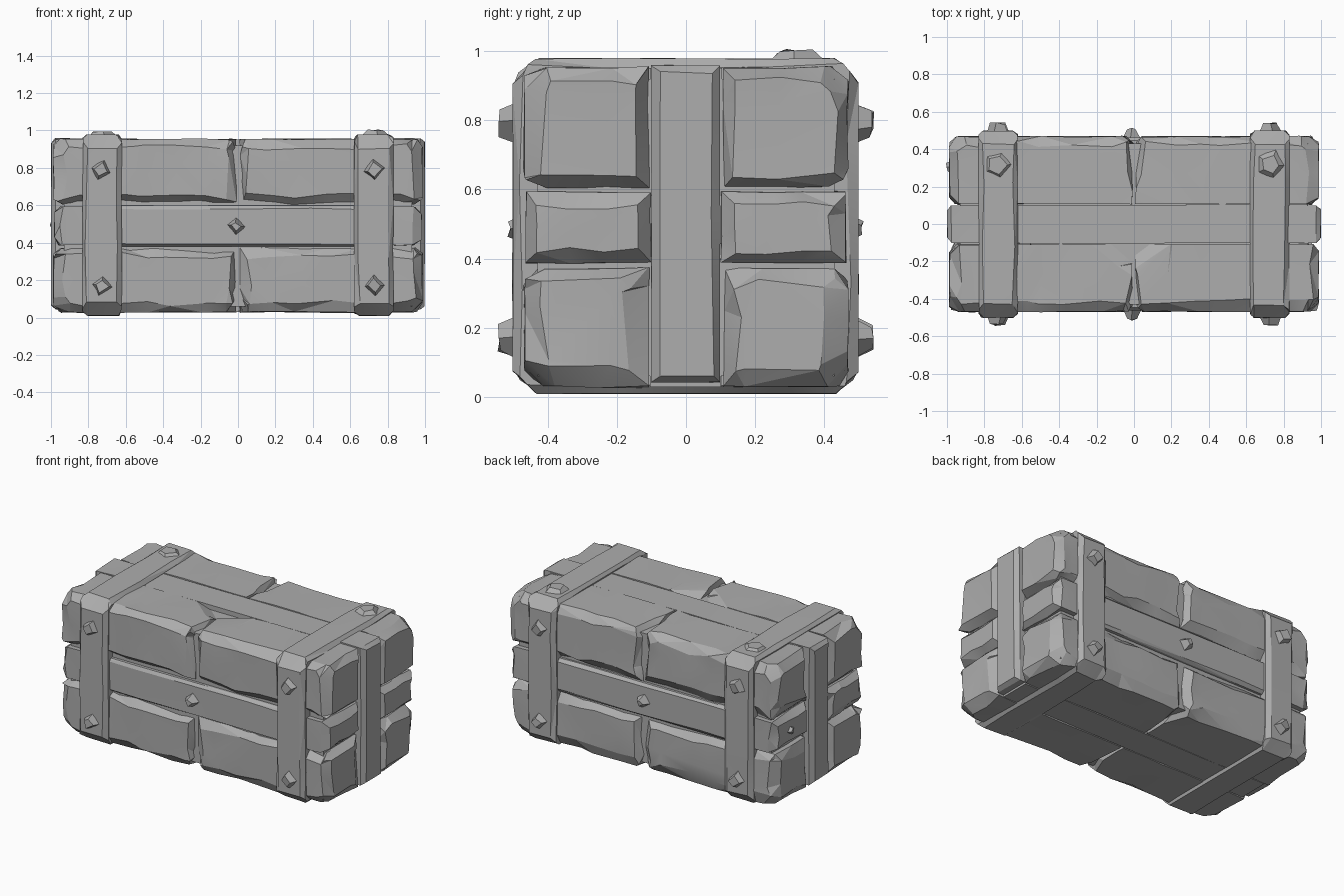
import bpy, bmesh, math, random
from mathutils import Vector, Matrix

random.seed(7)
if "Cube" in bpy.data.objects:
    bpy.data.objects.remove(bpy.data.objects["Cube"])

stone = bpy.data.materials.new("grey stone")
stone.use_nodes = True
GREY = (0.42, 0.42, 0.42, 1)
stone.diffuse_color = GREY
stone.node_tree.nodes["Principled BSDF"].inputs["Base Color"].default_value = GREY


def finish(bm, name):
    bmesh.ops.recalc_face_normals(bm, faces=bm.faces)
    mesh = bpy.data.meshes.new(name)
    bm.to_mesh(mesh)
    bm.free()
    mesh.materials.append(stone)
    ob = bpy.data.objects.new(name, mesh)
    bpy.context.collection.objects.link(ob)
    bpy.ops.object.select_all(action="DESELECT")
    ob.select_set(True)
    bpy.context.view_layer.objects.active = ob
    bpy.ops.object.shade_smooth_by_angle(angle=math.radians(14))
    return ob


def cut(bm, point, normal, clear=True):
    geom = bm.verts[:] + bm.edges[:] + bm.faces[:]
    bmesh.ops.bisect_plane(bm, geom=geom, dist=1e-5, plane_co=point,
                           plane_no=normal, clear_outer=clear)
    if clear:
        bmesh.ops.holes_fill(bm, edges=[e for e in bm.edges if e.is_boundary])


def rock(name, lo, hi, edges="", depth=0.04, step=0.2, rough=0.02, chips=()):
    """Box with worn edges. Each edge is a word such as '+x-z'; chips are (corner, reach)."""
    lo = Vector(map(min, lo, hi)), Vector(map(max, lo, hi))
    lo, hi = lo
    bm = bmesh.new()
    bmesh.ops.create_cube(bm, size=1)
    size, mid = hi - lo, (lo + hi) / 2
    for v in bm.verts:
        v.co = mid + Vector(a * b for a, b in zip(v.co, size))
    # worn edges
    for word in edges.split():
        normal, point = Vector(), mid.copy()
        for sign, axis in (word[:2], word[2:]):
            i = "xyz".index(axis)
            s = 1 if sign == "+" else -1
            normal[i] = s * random.uniform(0.7, 1.3)
            point[i] = (hi if s > 0 else lo)[i] - s * depth / 2
        cut(bm, point, normal)
    # broken corners
    for corner, reach in chips:
        normal = Vector(math.copysign(1 / abs(r), r) for r in reach)
        cut(bm, Vector(corner) - Vector((reach[0], 0, 0)), normal)
    # uneven surface
    if step:
        for i in range(3):
            n = max(1, round(size[i] / step))
            for k in range(1, n):
                p = lo.copy()
                p[i] += size[i] * (k + random.uniform(-0.25, 0.25)) / n
                tilt = Vector(random.uniform(-0.15, 0.15) for _ in range(3))
                tilt[i] = 1
                p[(i + 1) % 3], p[(i + 2) % 3] = mid[(i + 1) % 3], mid[(i + 2) % 3]
                cut(bm, p, tilt, False)
        bmesh.ops.remove_doubles(bm, verts=bm.verts, dist=0.012)
        for v in bm.verts:
            for i in range(3):
                if v.co[i] > hi[i] - 1e-3:
                    v.co[i] -= random.uniform(0, rough * 0.4)
                elif v.co[i] < lo[i] + 1e-3:
                    v.co[i] += random.uniform(0, rough * 0.4)
                else:
                    v.co[i] += random.uniform(-rough, rough)
        bmesh.ops.triangulate(bm, faces=bm.faces)
    return finish(bm, name)


def stud(name, base, direction, r1, r2, height, sides=4):
    bm = bmesh.new()
    bmesh.ops.create_cone(bm, cap_ends=True, segments=sides, radius1=r1, radius2=r2,
                          depth=height + 0.04)
    turn = Matrix.Rotation(random.uniform(-0.3, 0.3), 4, "Z")
    aim = Vector(direction).to_track_quat("Z", "Y").to_matrix().to_4x4()
    place = Vector(base) + Vector(direction) * (height - 0.04) / 2
    bm.transform(Matrix.Translation(place) @ aim @ turn)
    for v in bm.verts:
        v.co += Vector(random.uniform(-0.007, 0.007) for _ in range(3))
    finish(bm, name)


def sgn(s):
    return "+" if s > 0 else "-"


# Solid core behind the seams
rock("core", (-0.93, -0.43, 0.06), (0.93, 0.43, 0.92), step=0)

# Corner stones, one per octant
for sx in (-1, 1):
    side = "left" if sx > 0 else "right"
    x, ix = sgn(sx) + "x", sgn(-sx) + "x"
    for sy in (-1, 1):
        face = "back" if sy > 0 else "front"
        y, iy = sgn(sy) + "y", sgn(-sy) + "y"
        for level, z0, z1, sz in (("lower", 0.025, 0.375, -1), ("upper", 0.602, 0.957, 1)):
            z, iz = sgn(sz) + "z", sgn(-sz) + "z"
            outer = z1 if sz > 0 else z0
            chips = [((0.006 * sx, 0.47 * sy, outer), (-0.05 * sx, 0.3 * sy, 0.1 * sz)),
                     ((0.985 * sx, 0.47 * sy, outer), (0.13 * sx, 0.12 * sy, 0.12 * sz))]
            if sy < 0 and sz > 0:
                chips.append(((0.006 * sx, -0.105, outer), (-0.21 * sx, 0.18, 0.07)))
            words = [y + z, y + x, x + z, y + ix, y + iz, x + iz, x + iy]
            rock(f"{side}_{face}_{level}_stone", (0.006 * sx, 0.105 * sy, z0),
                 (0.99 * sx, 0.472 * sy, z1), " ".join(words), 0.05, 0.17, 0.018, chips)

        # End stones between the rows
        rock(f"{side}_{face}_end_stone", (0.8 * sx, 0.1 * sy, 0.385),
             (0.985 * sx, 0.465 * sy, 0.595), f"{x}{y} {x}{iy} {x}+z {x}-z", 0.04, 0.12, 0.012)

# Long rails on the front and back
for sy, name in ((-1, "front_rail"), (1, "back_rail")):
    y = sgn(sy) + "y"
    rock(name, (-0.8, 0.1 * sy, 0.378), (0.8, 0.464 * sy, 0.6),
         f"{y}+z {y}-z", 0.018, 0.4, 0.006)

# Middle board on the top and bottom
rock("middle_board", (-0.93, -0.104, 0.028), (0.93, 0.104, 0.952), "", 0.02, 0.45, 0.006)

for sx in (-1, 1):
    side = "left" if sx > 0 else "right"
    x = sgn(sx) + "x"
    # Upright strap on the end
    rock(f"{side}_end_strap", (0.8 * sx, -0.102, 0.04), (1.0 * sx, 0.1, 0.96),
         f"{x}+y {x}-y {x}+z {x}-z", 0.025, 0.5, 0.006)
    # Band round the whole block
    words = "+y+z -y+z +y-z -y-z"
    rims = " ".join(e + f for e in ("+x", "-x") for f in ("+y", "-y", "+z", "-z"))
    rock(f"{side}_band", (0.62 * sx, -0.503, 0.008), (0.832 * sx, 0.5, 0.98),
         words + " " + rims, 0.025, 0.34, 0.008,
         [((0.62 * sx, sy * 0.5, z), (-9 * sx, 0.07 * sy, 0.07 * sz))
          for sy in (-1, 1) for z, sz in ((0.008, -1), (0.98, 1))])
    stud(f"{side}_band_bump", (0.73 * sx, 0.32, 0.975), (0, 0, 1), 0.12, 0.05,
         0.025 if sx > 0 else 0.015, 5)
    # Studs on the band
    for sy, face in ((-1, "front"), (1, "back")):
        for level, z in (("lower", 0.17), ("upper", 0.79)):
            stud(f"{side}_{face}_{level}_stud", (0.73 * sx, 0.495 * sy, z), (0, sy, 0),
                 0.075, 0.035, 0.043)

# Studs on the rails and the right end
for sy, face in ((-1, "front"), (1, "back")):
    stud(f"{face}_rail_stud", (-0.01, 0.46 * sy, 0.49), (0, sy, 0), 0.068, 0.022, 0.05)
stud("right_end_stud", (-0.975, 0.3, 0.49), (-1, 0, 0), 0.06, 0.02, 0.025)
